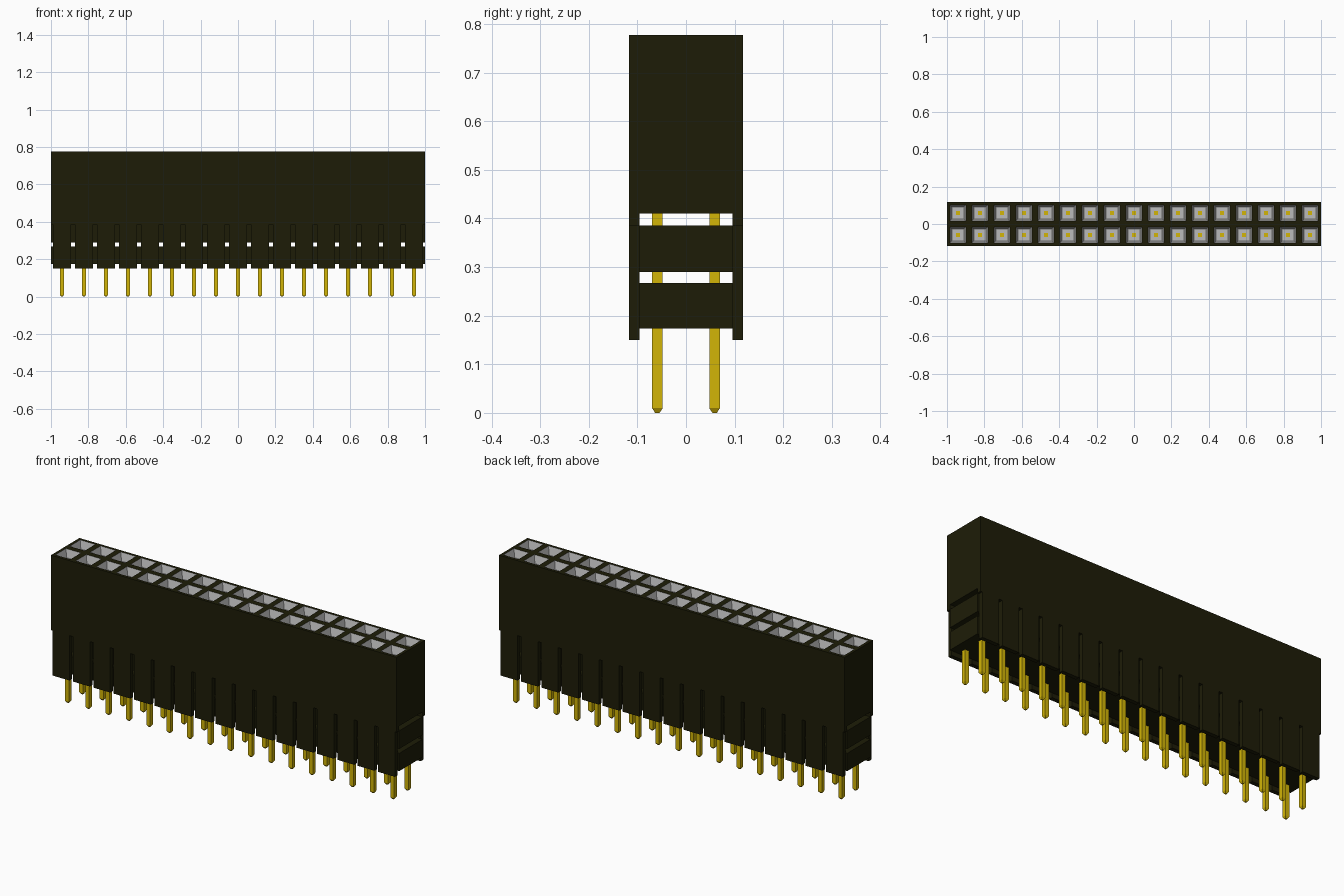
import bpy, bmesh
from mathutils import Vector

COLS = 17
PITCH = 2 / COLS
HALF_Y = PITCH            # two rows of square cells
INNER_Y = 0.096           # inside face of the side walls
TOP, BLOCK_Z, SLOT_Z, FOOT_Z = 0.777, 0.41, 0.385, 0.15

cube = bpy.data.objects.get("Cube")
if cube:
    bpy.data.objects.remove(cube, do_unlink=True)


def material(name, rgb):
    m = bpy.data.materials.new(name)
    m.use_nodes = True
    m.diffuse_color = (*rgb, 1)
    bsdf = m.node_tree.nodes["Principled BSDF"]
    bsdf.inputs["Base Color"].default_value = (*rgb, 1)
    return m


black = material("black plastic", (0.0125, 0.012, 0.0022))
gold = material("gold metal", (0.65, 0.46, 0.002))
grey = material("light grey socket", (0.5, 0.5, 0.5))


def finish(name, bm, *mats):
    mesh = bpy.data.meshes.new(name)
    bm.to_mesh(mesh)
    bm.free()
    for m in mats:
        mesh.materials.append(m)
    obj = bpy.data.objects.new(name, mesh)
    bpy.context.collection.objects.link(obj)
    return obj


def add_box(bm, lo, hi):
    lo, hi = Vector(lo), Vector(hi)
    verts = bmesh.ops.create_cube(bm, size=1)["verts"]
    bmesh.ops.scale(bm, vec=hi - lo, verts=verts)
    bmesh.ops.translate(bm, vec=(lo + hi) / 2, verts=verts)
    return verts


columns = [(i + 0.5) * PITCH - 1 for i in range(COLS)]

# Upper housing: a grid of cells, each inset to a funnel-shaped socket
bm = bmesh.new()
bmesh.ops.create_grid(bm, x_segments=COLS, y_segments=2, size=1)
bmesh.ops.scale(bm, vec=(1, HALF_Y, 1), verts=bm.verts)
bmesh.ops.translate(bm, vec=(0, 0, TOP), verts=bm.verts)
sockets = bm.faces[:]
bmesh.ops.inset_individual(bm, faces=sockets, thickness=0.0215)
slopes = bmesh.ops.inset_individual(bm, faces=sockets, thickness=0.0175)["faces"]
for f in slopes + sockets:
    f.material_index = 1
bmesh.ops.translate(bm, vec=(0, 0, -0.04),
                    verts=list({v for f in sockets for v in f.verts}))
rim = [e for e in bm.edges if e.is_boundary]
skirt = bmesh.ops.extrude_edge_only(bm, edges=rim)["geom"]
bmesh.ops.translate(bm, vec=(0, 0, BLOCK_Z - TOP),
                    verts=[g for g in skirt if isinstance(g, bmesh.types.BMVert)])
bmesh.ops.holes_fill(bm, edges=[e for e in bm.edges if e.is_boundary], sides=0)
bmesh.ops.recalc_face_normals(bm, faces=bm.faces)
finish("upper_housing", bm, black, grey)

# Side walls: a continuous rail with one tab per column, split by slots
for side, y0, y1 in (("front", -HALF_Y, -INNER_Y), ("back", INNER_Y, HALF_Y)):
    bm = bmesh.new()
    add_box(bm, (-1, y0, SLOT_Z), (1, y1, BLOCK_Z))
    for x in columns:
        half = PITCH / 2 - 0.01
        add_box(bm, (x - half, y0, FOOT_Z), (x + half, y1, SLOT_Z))
    finish(side + "_wall", bm, black)

# Cross slabs between the walls, with open tunnels above each
for name, z0, z1 in (("lower_slab", 0.174, 0.267), ("upper_slab", 0.29, SLOT_Z)):
    bm = bmesh.new()
    add_box(bm, (-1, -INNER_Y, z0), (1, INNER_Y, z1))
    finish(name, bm, black)

# Square contact pins with pointed feet, just proud of the socket floors
PIN, TIP = 0.011, 0.01
bm = bmesh.new()
for x in columns:
    for y in (-PITCH / 2, PITCH / 2):
        verts = add_box(bm, (x - PIN, y - PIN, TIP), (x + PIN, y + PIN, TOP - 0.035))
        foot = next(f for f in verts[0].link_faces[:] + verts[-1].link_faces[:]
                    if all(v.co.z < 0.1 for v in f.verts))
        bmesh.ops.inset_individual(bm, faces=[foot], thickness=0.009)
        bmesh.ops.translate(bm, vec=(0, 0, -TIP), verts=foot.verts[:])
bmesh.ops.recalc_face_normals(bm, faces=bm.faces)
finish("contact_pins", bm, gold)
